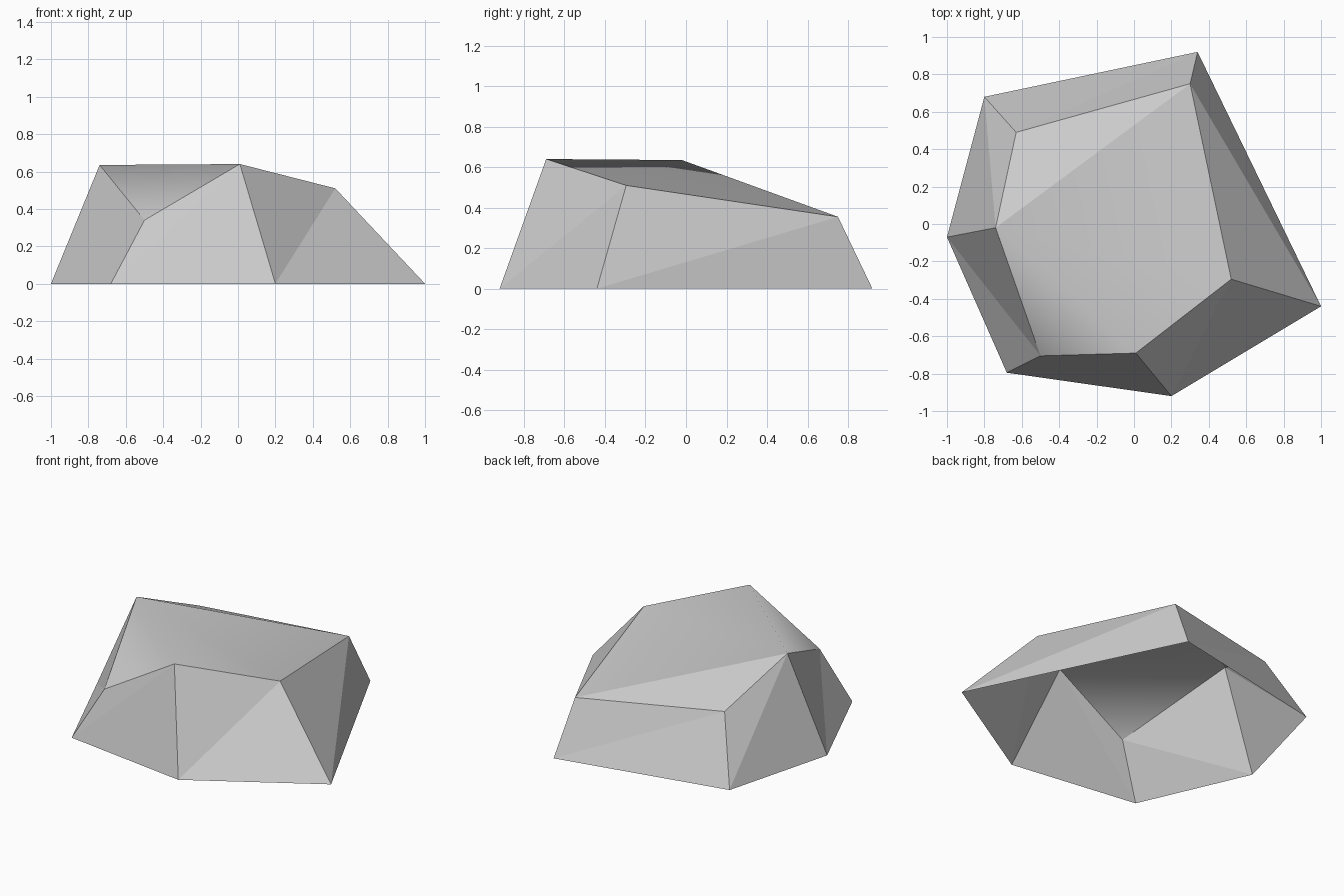
import bpy
import bmesh

# Remove the default cube
cube = bpy.data.objects.get("Cube")
if cube:
    bpy.data.objects.remove(cube, do_unlink=True)

# One plain stone colour
stone = bpy.data.materials.new("stone_grey")
stone.use_nodes = True
colour = (0.6, 0.6, 0.6, 1.0)
stone.diffuse_color = colour
shader = next(n for n in stone.node_tree.nodes if n.type == "BSDF_PRINCIPLED")
shader.inputs["Base Color"].default_value = colour
shader.inputs["Roughness"].default_value = 0.9

# Hexagonal ground outline and crown, counter-clockwise from the -x corner
GROUND = [(-1, -0.07), (-0.68, -0.795), (0.2, -0.92),
          (1, -0.44), (0.34, 0.92), (-0.8, 0.68)]
CROWN = [(-0.74, -0.02, 0.635), (-0.5, -0.705, 0.34), (0.01, -0.69, 0.64),
         (0.52, -0.295, 0.51), (0.3, 0.75, 0.355), (-0.63, 0.49, 0.41)]
# Whether each wall is creased from its first ground corner (else from its second)
CREASE_FROM_FIRST = [True, True, True, True, True, True]
CREASE_FROM_FIRST[-1] = True

bm = bmesh.new()
low = [bm.verts.new((x, y, 0)) for x, y in GROUND]
top = [bm.verts.new(p) for p in CROWN]

# Faceted walls around an open base
for i, first in enumerate(CREASE_FROM_FIRST):
    j = (i + 1) % len(low)
    if first:
        bm.faces.new((low[i], low[j], top[j]))
        bm.faces.new((low[i], top[j], top[i]))
    else:
        bm.faces.new((low[i], low[j], top[i]))
        bm.faces.new((low[j], top[j], top[i]))

# Crown: front chamfer, main slope and back facet
a, b, c, d, e, f = top
for corners in ((a, b, c), (a, c, d, e), (a, e, f)):
    bm.faces.new(corners)

# Crisp facets, with only the chamfer ridge blended
for face in bm.faces:
    face.smooth = True
for edge in bm.edges:
    edge.smooth = False
bm.edges.get((a, c)).smooth = True

mesh = bpy.data.meshes.new("rock")
bm.to_mesh(mesh)
bm.free()
mesh.materials.append(stone)
rock = bpy.data.objects.new("rock", mesh)
bpy.context.collection.objects.link(rock)
